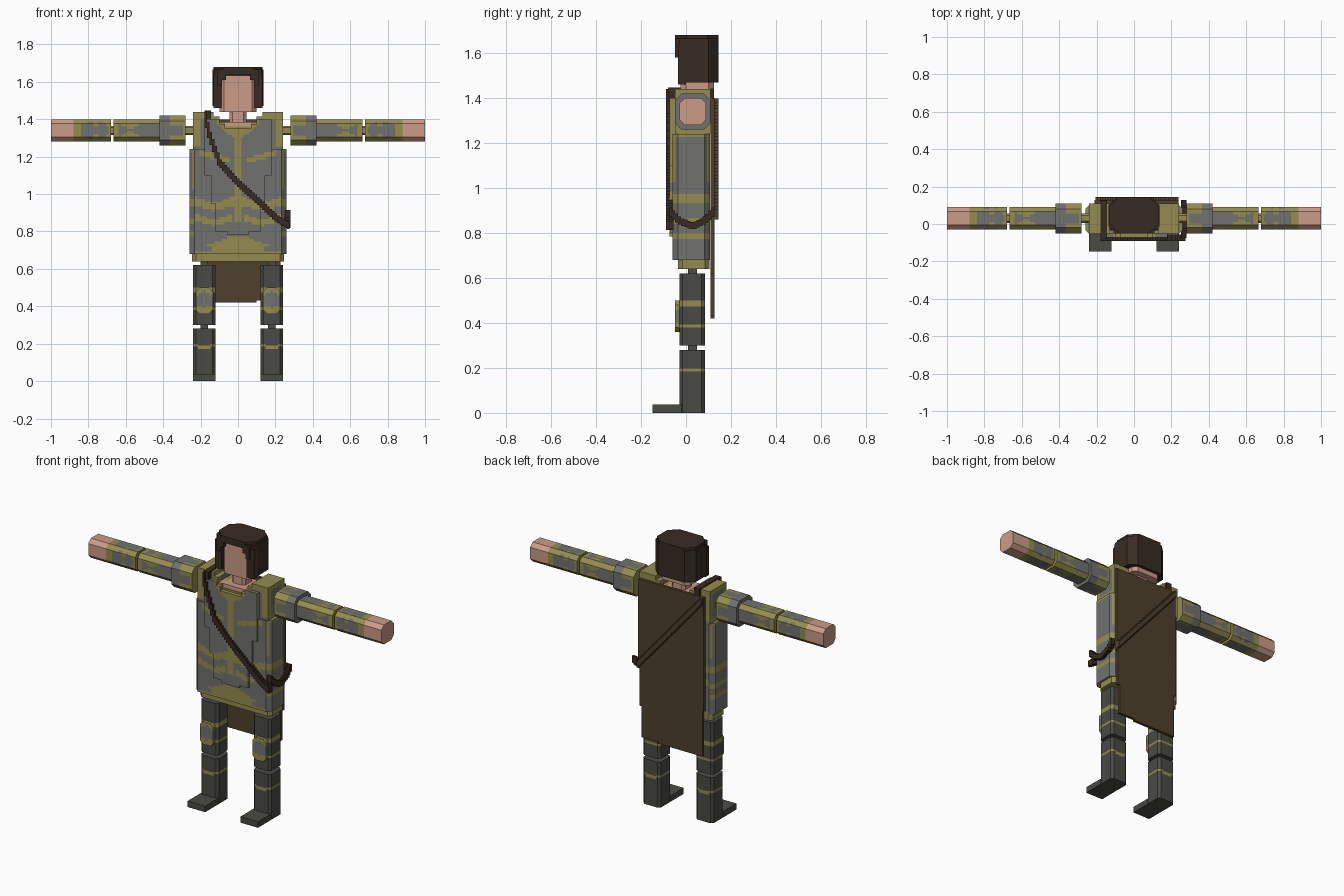
import bpy, bmesh, math
from mathutils import Vector

if "Cube" in bpy.data.objects:
    bpy.data.objects.remove(bpy.data.objects["Cube"])

# Flat colours
COLOURS = {
    "olive": (0.30, 0.265, 0.078), "grey": (0.165, 0.165, 0.16), "skin": (0.60, 0.33, 0.245),
    "hair_brown": (0.040, 0.024, 0.016), "dark_grey": (0.068, 0.068, 0.06),
    "cape_brown": (0.078, 0.052, 0.026),
}
MATS = {}
for name, c in COLOURS.items():
    MATS[name] = bpy.data.materials.new(name)
    MATS[name].diffuse_color = (*c, 1)


def octagon(a0, a1, b0, b1, c):
    return [(a0 + c, b0), (a1 - c, b0), (a1, b0 + c), (a1, b1 - c),
            (a1 - c, b1), (a0 + c, b1), (a0, b1 - c), (a0, b0 + c)]


def rect(a0, a1, b0, b1):
    return [(a0, b0), (a1, b0), (a1, b1), (a0, b1)]


def prism(name, pts, axis, lo, hi, colours, rule=None, step=0.0134):
    """Extrude a 2D outline along an axis; a rule picks the colour of each small cell."""
    lo, hi = min(lo, hi), max(lo, hi)
    place = {"x": lambda a, b, t: (t, a, b), "y": lambda a, b, t: (a, t, b),
             "z": lambda a, b, t: (a, b, t)}[axis]
    bm = bmesh.new()
    face = bm.faces.new([bm.verts.new(place(a, b, lo)) for a, b in pts])
    ext = bmesh.ops.extrude_face_region(bm, geom=[face])["geom"]
    shift = Vector(place(0, 0, hi - lo))
    bmesh.ops.translate(bm, vec=shift, verts=[v for v in ext if isinstance(v, bmesh.types.BMVert)])
    bmesh.ops.recalc_face_normals(bm, faces=bm.faces)
    if rule:
        for i in range(3):
            vals = [v.co[i] for v in bm.verts]
            start, size = min(vals), max(vals) - min(vals)
            n = max(1, round(size / step))
            normal = [0, 0, 0]
            normal[i] = 1
            for k in range(1, n):
                co = [0, 0, 0]
                co[i] = start + size * k / n
                bmesh.ops.bisect_plane(bm, geom=bm.verts[:] + bm.edges[:] + bm.faces[:],
                                       plane_co=co, plane_no=normal, dist=1e-5)
        bm.normal_update()
        for f in bm.faces:
            f.material_index = int(rule(f.calc_center_median(), f.normal))
    me = bpy.data.meshes.new(name)
    bm.to_mesh(me)
    bm.free()
    for c in colours:
        me.materials.append(MATS[c])
    ob = bpy.data.objects.new(name, me)
    bpy.context.collection.objects.link(ob)
    return ob


def stairs(path, w, d=0.0134):
    """Stepped ribbon outline that follows a path of (a, b) points."""
    def at(a):
        for (a0, b0), (a1, b1) in zip(path, path[1:]):
            if a <= a1:
                return b0 + (b1 - b0) * (a - a0) / (a1 - a0)
        return path[-1][1]
    a0, a1 = path[0][0], path[-1][0]
    n = round((a1 - a0) / d)
    top, low = [], []
    for k in range(n):
        l, r = a0 + (a1 - a0) * k / n, a0 + (a1 - a0) * (k + 1) / n
        t, b = max(at(l), at(r)) + w, min(at(l), at(r)) - w
        top += [(l, t), (r, t)]
        low += [(l, b), (r, b)]
    return low + top[::-1]


# Camouflage rules: 0 = olive, 1 = grey
def torso_rule(c, n):
    x, z = abs(c.x), c.z
    wob = 0.012 * math.sin(28 * x + 1)
    if abs(n.x) > 0.6:                                   # sides of the tunic
        if z > 1.24:
            return abs(c.y - 0.03) < 0.06 and 1.27 < z < 1.42
        if z > 1.02:
            return -0.045 < c.y < 0.09 and z < 1.225
        return not (0.93 < z < 0.98 or 0.84 < z < 0.865 or 0.77 < z < 0.80 or z < 0.68)
    if z > 1.405 or math.hypot(x, z - 1.43) < 0.12:      # collar and shoulder tops
        return False
    if z < 0.745 + 0.03 * math.cos(14 * x):              # hem
        return z > 0.69 and 0.725 + wob > z and 0.14 < x < 0.23
    if x < 0.015 and z > 0.85:                           # centre seam
        return False
    if 0.925 + wob < z < 0.97 + wob or (0.845 < z - wob < 0.88 and x > 0.03):
        return False
    if 0.04 < x < 0.21 and abs(z - 1.17 - 0.25 * x) < 0.016:
        return False
    if x > 0.205 and z > 1.25 or x > 0.24 and z > 0.98:
        return False
    return True


def chamfer(n):
    return max(abs(n.x), abs(n.y), abs(n.z)) < 0.9


def across(c, n):
    """Distance from the middle line of an arm face."""
    return abs(c.z - 1.34) if abs(n.y) > 0.7 else abs(c.y - 0.03)


def shoulder_rule(c, n):
    u = abs(c.x)
    return not (u < 0.295 or (chamfer(n) and u < 0.37) or 0.032 < across(c, n) and u < 0.36)


def upper_arm_rule(c, n):
    u = abs(c.x)
    return not (chamfer(n) or u > 0.64 or across(c, n) > 0.028 + 0.02 * math.sin(30 * u))


def forearm_rule(c, n):
    u = abs(c.x)
    blob = abs((u - 0.77) / 0.075) ** 3 + (across(c, n) / 0.043) ** 2 < 1
    return blob and not (abs(u - 0.755) < 0.012 and across(c, n) > 0.02)


# Tunic
prism("tunic_hem", octagon(-0.245, 0.245, -0.035, 0.105, 0.02), "z", 0.64, 0.68, ["olive"])
prism("tunic_body", octagon(-0.258, 0.258, -0.06, 0.107, 0.025), "z", 0.68, 1.24,
      ["olive", "grey"], torso_rule)
neckline = [(0.24, 1.44), (0.13, 1.44), (0.13, 1.415), (0.10, 1.415), (0.10, 1.385),
            (0.07, 1.385), (0.07, 1.36)]
prism("tunic_shoulders", [(-0.24, 1.24), (0.24, 1.24)] + neckline + [(-x, z) for x, z in neckline[::-1]],
      "y", -0.05, 0.11, ["olive", "grey"], torso_rule)
half = [(0.06, 0.785), (0.06, 0.80), (0.12, 0.80), (0.12, 0.95), (0.145, 0.95), (0.145, 1.10),
        (0.18, 1.10), (0.18, 1.40), (0.10, 1.40), (0.10, 1.375), (0.07, 1.375), (0.07, 1.35)]
prism("chest_panel", half + [(-x, z) for x, z in half[::-1]], "y", -0.073, -0.05,
      ["olive", "grey"], torso_rule)

# Neck and head
prism("upper_chest", rect(-0.10, 0.10, -0.045, 0.10), "z", 1.35, 1.385, ["skin"])
prism("neck", octagon(-0.045, 0.045, -0.005, 0.085, 0.015), "z", 1.38, 1.45, ["skin"])
prism("head", octagon(-0.10, 0.10, -0.025, 0.125, 0.025), "z", 1.44, 1.635, ["skin"])

# Hair: open shell round the face, fringe arch and cap
shell = [(0.09, -0.03), (0.125, -0.03), (0.137, -0.01), (0.137, 0.10), (0.09, 0.145)]
inner = [(0.075, 0.115), (0.09, 0.10)]
prism("hair_shell", shell + [(-x, y) for x, y in shell[::-1]] + [(-x, y) for x, y in inner[::-1]] + inner,
      "z", 1.47, 1.665, ["hair_brown"])
arch = [(0.085, 1.58), (0.085, 1.61), (0.065, 1.61), (0.065, 1.64)]
prism("hair_fringe", [(0.11, 1.665), (0.11, 1.58)] + arch + [(-x, z) for x, z in arch[::-1]]
      + [(-0.11, 1.58), (-0.11, 1.665)], "y", -0.05, -0.02, ["hair_brown"])
prism("hair_cap", octagon(-0.13, 0.13, -0.05, 0.145, 0.05), "z", 1.64, 1.68, ["hair_brown"])

for s, side in ((-1, "right"), (1, "left")):
    # Side locks of hair
    prism(side + "_hair_lock", rect(*sorted((0.088 * s, 0.132 * s)), -0.035, 0.0), "z", 1.46, 1.64,
          ["hair_brown"])
    # Arm, built outward along x
    joint = octagon(0.005, 0.055, 1.315, 1.365, 0.01)
    limb = octagon(-0.03, 0.09, 1.28, 1.40, 0.024)
    prism(side + "_shoulder_joint", joint, "x", 0.24 * s, 0.285 * s, ["olive"])
    prism(side + "_shoulder_guard", octagon(-0.05, 0.11, 1.26, 1.42, 0.03), "x", 0.28 * s, 0.42 * s,
          ["olive", "grey"], shoulder_rule)
    prism(side + "_upper_arm", limb, "x", 0.42 * s, 0.665 * s, ["olive", "grey"], upper_arm_rule)
    prism(side + "_elbow", joint, "x", 0.66 * s, 0.685 * s, ["olive"])
    prism(side + "_forearm", limb, "x", 0.68 * s, 0.88 * s, ["olive", "grey"], forearm_rule)
    prism(side + "_hand", limb, "x", 0.88 * s, 1.0 * s, ["skin"])
    # Leg
    x0, x1 = sorted((0.12 * s, 0.24 * s))
    mid = (x0 + x1) / 2
    leg = octagon(x0, x1, -0.03, 0.085, 0.015)
    pin = rect(mid - 0.02, mid + 0.02, 0.01, 0.05)
    prism(side + "_hip", pin, "z", 0.615, 0.645, ["dark_grey"])
    prism(side + "_thigh", leg, "z", 0.30, 0.62, ["dark_grey", "olive"],
          lambda c, n: 0.48 < c.z < 0.50 or 0.38 < c.z < 0.40)
    prism(side + "_knee_pad", octagon(mid - 0.045, mid + 0.045, 0.36, 0.50, 0.02), "y", -0.05, -0.03,
          ["olive", "grey"],
          lambda c, n, m=mid: 0.392 + 0.3 * abs(c.x - m) < c.z < 0.48 - 0.4 * abs(c.x - m))
    prism(side + "_knee", pin, "z", 0.28, 0.30, ["dark_grey"])
    prism(side + "_shin", leg, "z", 0.0, 0.28, ["dark_grey", "olive"],
          lambda c, n, m=mid: 0.182 < c.z + (0.012 if abs(c.x - m) < 0.03 else 0) < 0.20, 0.0068)
    prism(side + "_foot", rect(x0, x1, -0.148, -0.02), "z", 0.0, 0.037, ["dark_grey"])

# Cape with its stepped edges
prism("cape", [(-0.20, 0.42), (0.10, 0.42), (0.10, 0.43), (0.215, 0.43), (0.215, 0.62), (0.228, 0.62),
               (0.228, 0.85), (0.237, 0.85), (0.237, 1.40), (-0.21, 1.40), (-0.21, 0.70), (-0.20, 0.70)],
      "y", 0.109, 0.127, ["cape_brown"])

# Shoulder strap: front, shoulder, side loop and back
prism("strap_front", stairs([(-0.18, 1.425), (-0.155, 1.32), (-0.10, 1.17), (0.0, 1.06), (0.10, 0.97),
                             (0.20, 0.875), (0.275, 0.83)], 0.016), "y", -0.09, -0.055, ["hair_brown"])
prism("strap_shoulder", rect(-0.18, -0.145, -0.08, 0.125), "z", 1.40, 1.447, ["hair_brown"])
prism("strap_side", stairs([(-0.075, 0.90), (-0.03, 0.855), (0.03, 0.83), (0.09, 0.86), (0.127, 0.90)], 0.014),
      "x", 0.25, 0.28, ["hair_brown"])
prism("strap_back", stairs([(-0.205, 1.385), (0.237, 0.875)], 0.014), "y", 0.125, 0.145, ["cape_brown"])

for m in bpy.data.materials:
    if m.users and not m.is_grease_pencil:
        m.use_nodes = True
        m.node_tree.nodes["Principled BSDF"].inputs["Base Color"].default_value = m.diffuse_color
